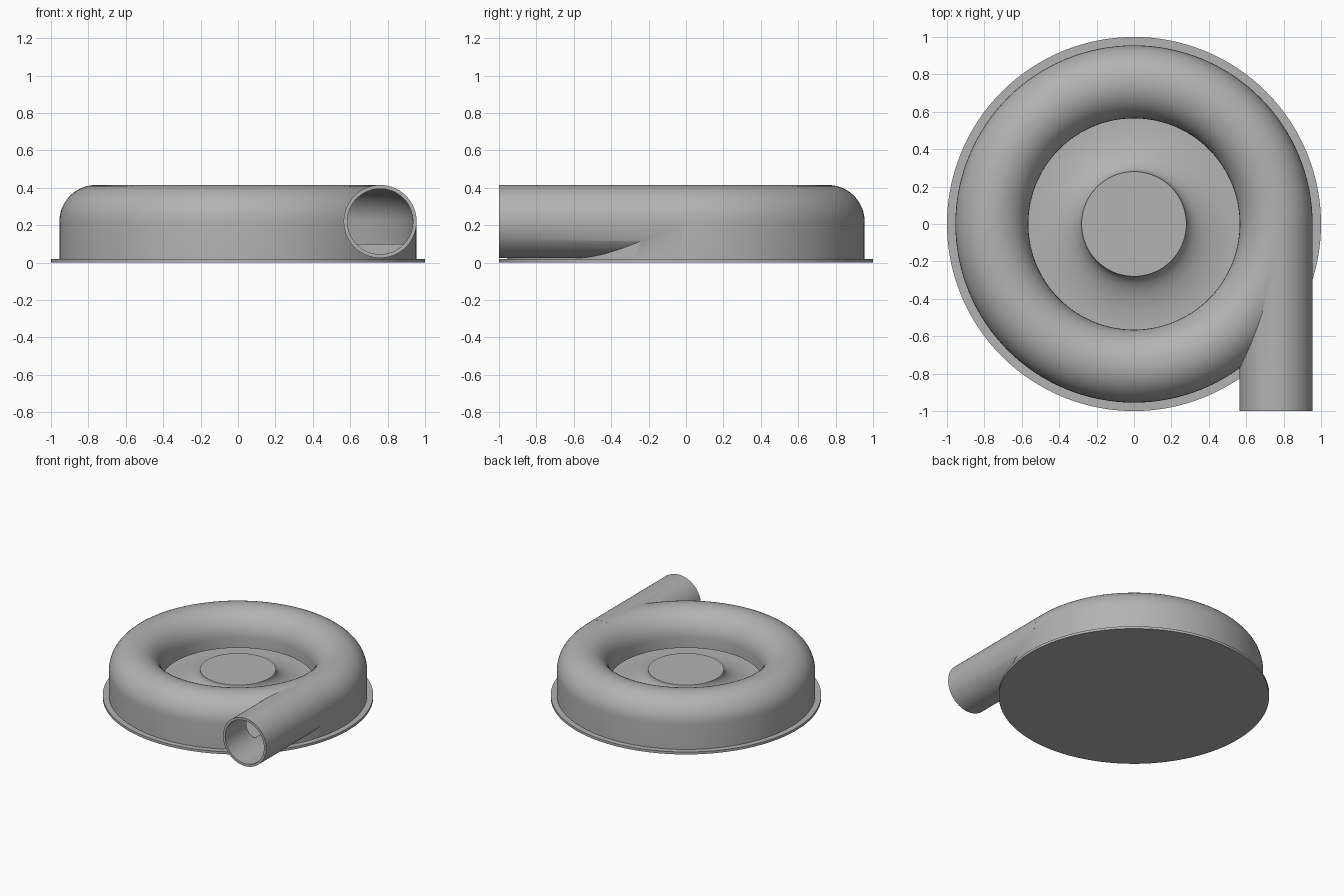
import bpy, bmesh, math
from math import sin, cos, pi

old = bpy.data.objects.get("Cube")
if old:
    bpy.data.objects.remove(old)

# Single grey finish
grey = bpy.data.materials.new("satin_grey")
grey.use_nodes = True
colour = (0.45, 0.45, 0.45, 1)
grey.diffuse_color = colour
grey.node_tree.nodes["Principled BSDF"].inputs["Base Color"].default_value = colour

RING, TUBE, BORE, MID = 0.76, 0.195, 0.175, 0.22
FLOOR, LIP, HUB_R, HUB_Z, EYE = 0.10, 0.14, 0.28, 0.23, 0.565


def finish(bm, name):
    bmesh.ops.remove_doubles(bm, verts=bm.verts, dist=1e-5)
    bmesh.ops.recalc_face_normals(bm, faces=bm.faces)
    mesh = bpy.data.meshes.new(name)
    bm.to_mesh(mesh)
    bm.free()
    mesh.materials.append(grey)
    obj = bpy.data.objects.new(name, mesh)
    bpy.context.collection.objects.link(obj)
    return obj


def lathe(name, profile, closed=False, steps=128):
    """Revolve an (r, z) profile about the z axis."""
    bm = bmesh.new()
    verts = [bm.verts.new((r, 0, z)) for r, z in profile]
    pairs = list(zip(verts, verts[1:] + verts[:1]))
    edges = [bm.edges.new(p) for p in (pairs if closed else pairs[:-1])]
    bmesh.ops.spin(bm, geom=verts + edges, cent=(0, 0, 0), axis=(0, 0, 1),
                   angle=2 * pi, steps=steps)
    return finish(bm, name)


def pipe(name, radius, y0, y1, sides=96):
    """Solid round bar along y, on the outlet axis."""
    bm = bmesh.new()
    ends = [[bm.verts.new((RING + radius * cos(2 * pi * i / sides), y,
                           MID + radius * sin(2 * pi * i / sides)))
             for i in range(sides)] for y in (y0, y1)]
    for ring in ends:
        bm.faces.new(ring)
    for i in range(sides):
        j = (i + 1) % sides
        bm.faces.new((ends[0][i], ends[0][j], ends[1][j], ends[1][i]))
    return finish(bm, name)


def arch(radius, n=24):
    return [(RING + radius * cos(pi * i / n), MID + radius * sin(pi * i / n))
            for i in range(n + 1)]


def combine(target, tool, operation):
    mod = target.modifiers.new(operation.lower(), "BOOLEAN")
    mod.object, mod.operation, mod.solver = tool, operation, "EXACT"
    bpy.context.view_layer.objects.active = target
    bpy.ops.object.modifier_apply(modifier=mod.name)
    bpy.data.objects.remove(tool)


# Flared hub: quarter ellipse from the eye floor up to the flat cap
flare = [(EYE - (EYE - HUB_R) * sin(t), HUB_Z - (HUB_Z - FLOOR) * cos(t))
         for t in [pi / 2 * i / 16 for i in range(17)]]

# Housing: flange, outer wall, rounded ring, eye and hub
housing = lathe("volute_housing",
                [(0, 0), (1, 0), (1, 0.02), (RING + TUBE, 0.02)] + arch(TUBE)
                + flare + [(0, HUB_Z)])

# Tangential outlet
combine(housing, pipe("outlet", TUBE, -1, -0.01), "UNION")

# Hollow flow passage, open to the eye through a narrow slot
passage = [(RING + BORE, FLOOR)] + arch(BORE) + [
    (RING - BORE, LIP), (EYE - 0.005, LIP), (EYE - 0.005, FLOOR)]
combine(housing, lathe("passage", passage, closed=True), "DIFFERENCE")
combine(housing, pipe("outlet_bore", BORE, -1.1, -0.01), "DIFFERENCE")

# Smooth shading with sharp rims
bpy.ops.object.select_all(action="DESELECT")
housing.select_set(True)
bpy.context.view_layer.objects.active = housing
bpy.ops.object.shade_smooth_by_angle(angle=math.radians(35))
